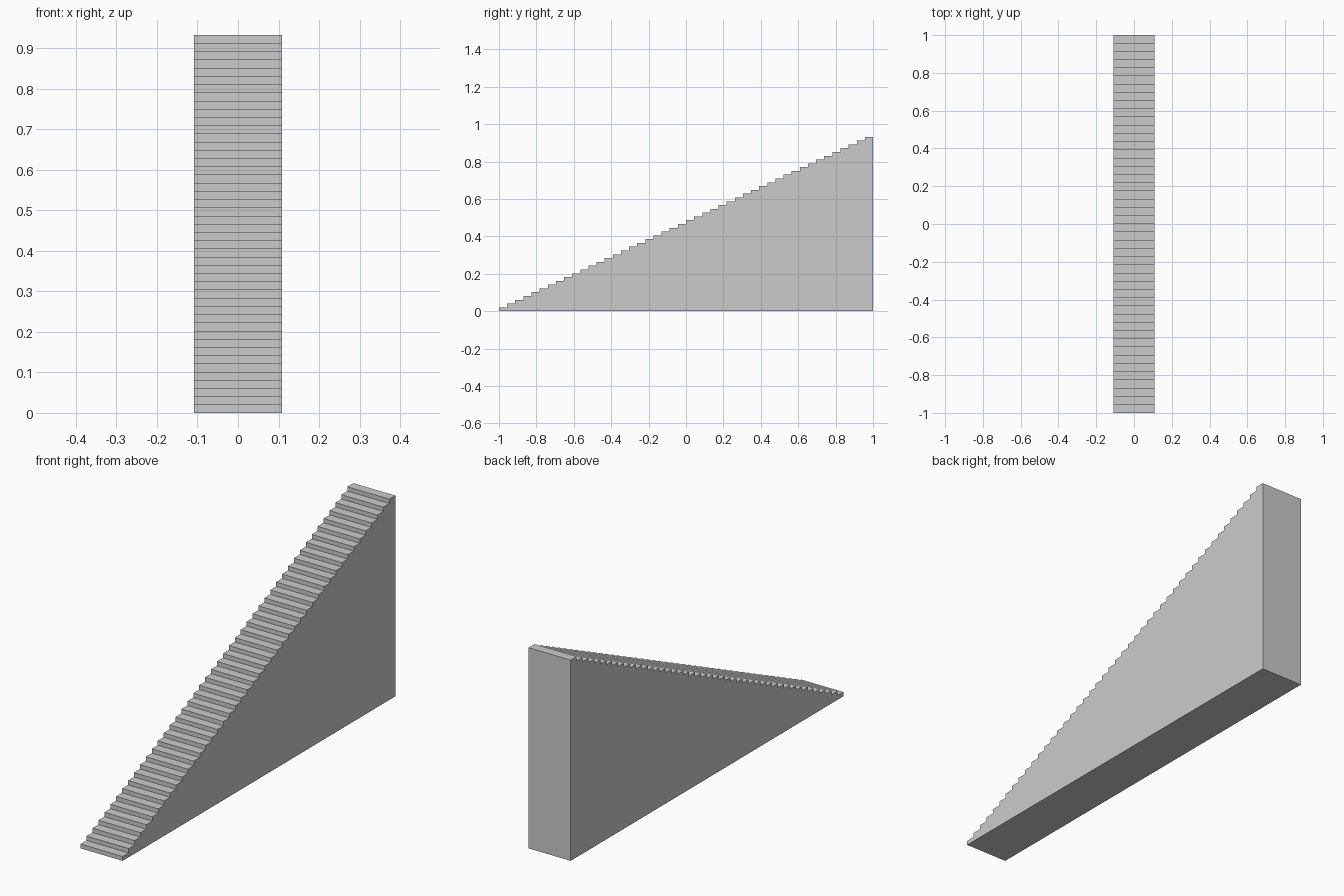
import bpy, bmesh

if "Cube" in bpy.data.objects:
    bpy.data.objects.remove(bpy.data.objects["Cube"])

STEPS = 46
HALF_WIDTH = 0.108
LENGTH, HEIGHT = 2.0, 0.932
run, rise = LENGTH / STEPS, HEIGHT / STEPS

# Side profile (y, z): flat base, vertical back, sawtooth of steps
profile = [(-1 + LENGTH, 0.0), (-1.0, 0.0)]
for i in range(STEPS):
    profile.append((-1 + i * run, (i + 1) * rise))
    profile.append((-1 + (i + 1) * run, (i + 1) * rise))

# Solid staircase: extrude the profile across the width
bm = bmesh.new()
side = bm.faces.new([bm.verts.new((-HALF_WIDTH, y, z)) for y, z in profile])
ext = bmesh.ops.extrude_face_region(bm, geom=[side], use_keep_orig=True)
verts = [v for v in ext["geom"] if isinstance(v, bmesh.types.BMVert)]
bmesh.ops.translate(bm, verts=verts, vec=(2 * HALF_WIDTH, 0, 0))
bmesh.ops.recalc_face_normals(bm, faces=bm.faces)

mesh = bpy.data.meshes.new("staircase")
bm.to_mesh(mesh)
bm.free()
bpy.context.collection.objects.link(bpy.data.objects.new("staircase", mesh))
